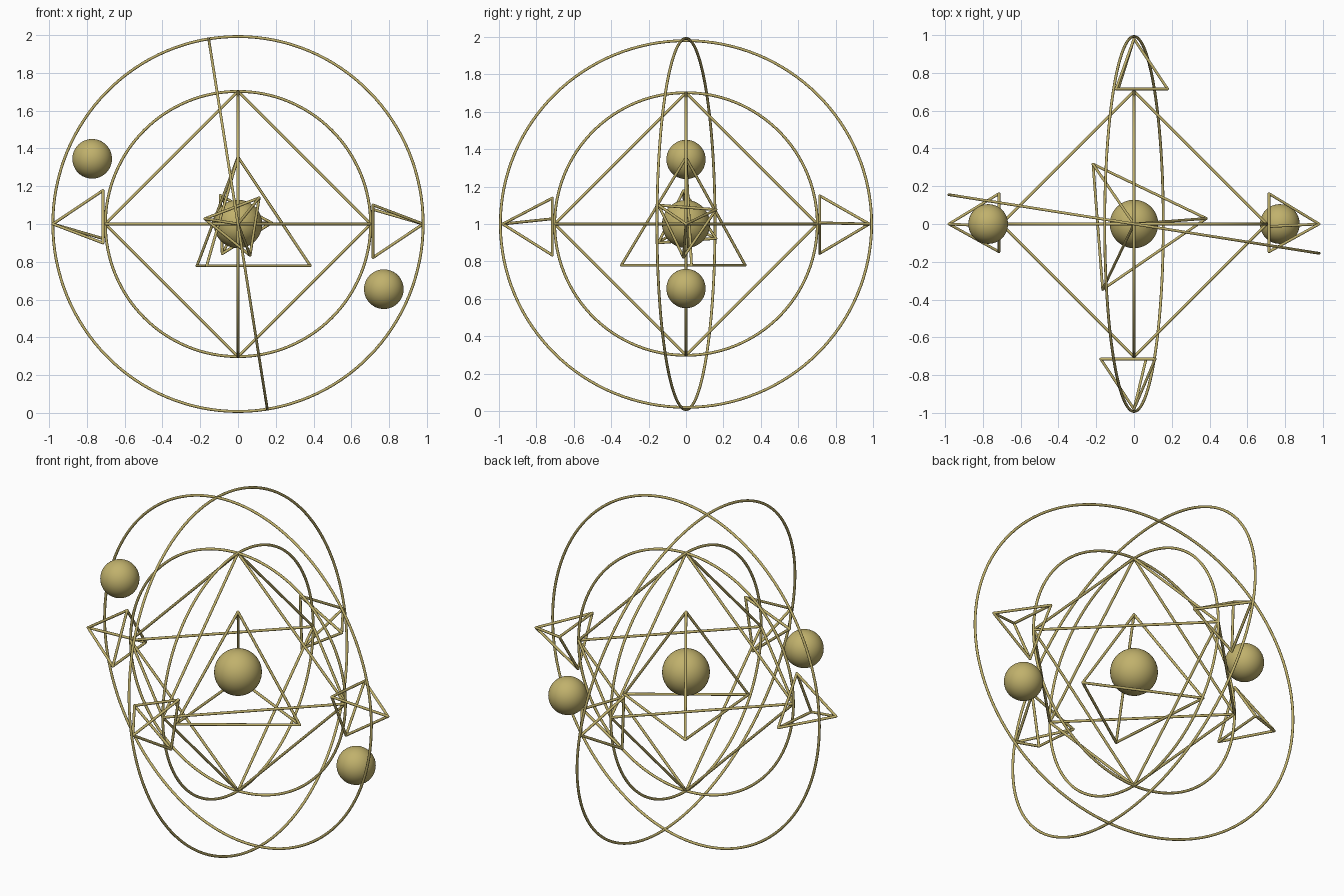
import bpy, bmesh
from math import radians, sin, cos
from mathutils import Vector, Matrix

cube = bpy.data.objects.get("Cube")
if cube:
    bpy.data.objects.remove(cube, do_unlink=True)

CENTRE = Vector((0, 0, 1))
ROD = 0.0075
INNER = 0.702

gold = bpy.data.materials.new("dull gold")
gold.use_nodes = True
colour = (0.53, 0.44, 0.15, 1)
gold.diffuse_color = colour
gold.node_tree.nodes["Principled BSDF"].inputs["Base Color"].default_value = colour


def finish(obj, name):
    obj.name = name
    obj.data.materials.append(gold)
    bpy.ops.object.select_all(action='DESELECT')
    obj.select_set(True)
    bpy.context.view_layer.objects.active = obj
    bpy.ops.object.shade_smooth_by_angle(angle=radians(50))


def ball(name, radius, offset):
    bpy.ops.mesh.primitive_uv_sphere_add(segments=48, ring_count=24, radius=radius,
                                         location=CENTRE + Vector(offset))
    finish(bpy.context.object, name)


def ring(name, radius, rotation):
    bpy.ops.mesh.primitive_torus_add(major_radius=radius, minor_radius=ROD,
                                     major_segments=128, minor_segments=10,
                                     location=CENTRE, rotation=rotation)
    finish(bpy.context.object, name)


def rod_frame(name, points, edges):
    """Round rods along the edges with a small ball at each corner."""
    bm = bmesh.new()
    for p in points:
        bmesh.ops.create_icosphere(bm, subdivisions=2, radius=ROD,
                                   matrix=Matrix.Translation(p))
    for a, b in edges:
        d = points[b] - points[a]
        place = (Matrix.Translation((points[a] + points[b]) / 2)
                 @ d.to_track_quat('Z', 'Y').to_matrix().to_4x4())
        bmesh.ops.create_cone(bm, cap_ends=True, segments=10, radius1=ROD,
                              radius2=ROD, depth=d.length, matrix=place)
    mesh = bpy.data.meshes.new(name)
    bm.to_mesh(mesh)
    bm.free()
    obj = bpy.data.objects.new(name, mesh)
    bpy.context.collection.objects.link(obj)
    obj.location = CENTRE
    finish(obj, name)


def pyramid(name, axis, side, up, tip, base, radius, turn):
    """Three-sided pyramid frame pointing along axis, first base corner near side."""
    points = [axis * tip]
    for k in range(3):
        a = radians(turn + 120 * k)
        points.append(axis * base + (side * cos(a) + up * sin(a)) * radius)
    rod_frame(name, points, [(i, j) for i in range(4) for j in range(i)])


# Spheres
ball("core_sphere", 0.128, (0, 0, 0))
ball("upper_orbit_sphere", 0.105, (-0.772, 0, 0.345))
ball("lower_orbit_sphere", 0.105, (0.772, 0, -0.345))

# Rings
quarter, tilt = radians(90), radians(9)
ring("inner_ring_front", INNER, (quarter, 0, 0))
ring("inner_ring_side", INNER, (0, quarter, 0))
ring("outer_ring_front", 0.9925, (quarter, 0, -tilt))
ring("outer_ring_side", 0.9925, (0, quarter - tilt, 0))

# Octahedron frame
corners = [Vector(s * INNER if i == k else 0 for i in range(3))
           for k in range(3) for s in (1, -1)]
rod_frame("octahedron_frame", corners,
          [(i, j) for i in range(6) for j in range(i) if i // 2 != j // 2])

# Central pyramid and four small pyramids pointing outward
X, Y, Z = Vector((1, 0, 0)), Vector((0, 1, 0)), Vector((0, 0, 1))
pyramid("central_pyramid", Z, X, Y, 0.355, -0.221, 0.384, 4.4)
small = (0.98, 0.715, 0.178)
pyramid("left_pyramid", X, -Z, -Y, *small, 4.4)
pyramid("right_pyramid", -X, Z, -Y, *small, 4.4)
pyramid("back_pyramid", Y, X, Z, *small, 2)
pyramid("front_pyramid", -Y, -X, Z, *small, 9)
